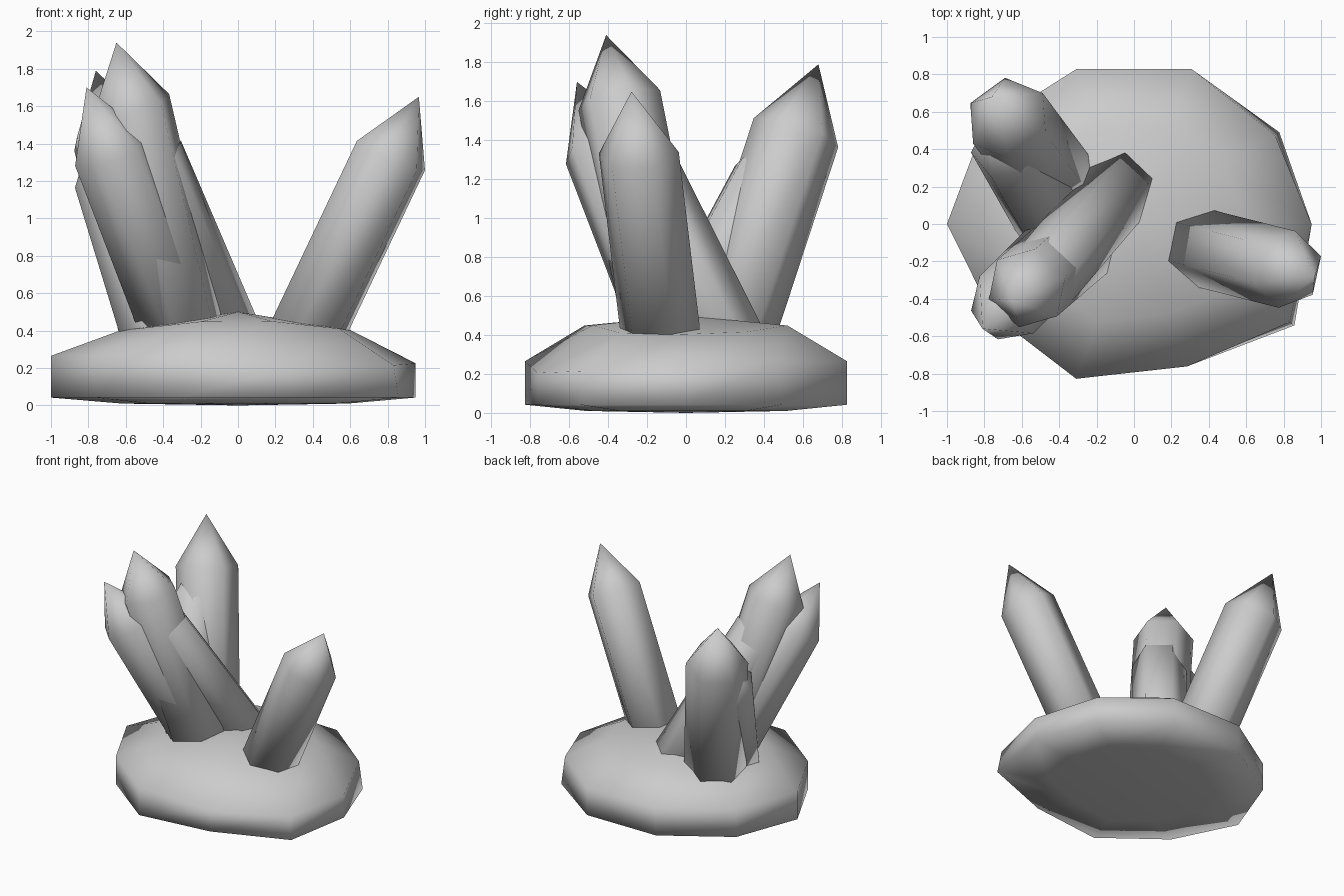
import bpy, bmesh
from math import cos, sin, pi, radians
from mathutils import Vector, Matrix

default = bpy.data.objects.get("Cube")
if default:
    bpy.data.objects.remove(default)

# Single stone colour
GREY = (0.6, 0.6, 0.6, 1)
stone = bpy.data.materials.new("grey_stone")
stone.use_nodes = True
stone.diffuse_color = GREY
stone.node_tree.nodes["Principled BSDF"].inputs["Base Color"].default_value = GREY


def finish(name, bm):
    """Turn a bmesh into a smooth shaded object."""
    bmesh.ops.recalc_face_normals(bm, faces=bm.faces)
    mesh = bpy.data.meshes.new(name)
    bm.to_mesh(mesh)
    bm.free()
    mesh.materials.append(stone)
    for face in mesh.polygons:
        face.use_smooth = True
    obj = bpy.data.objects.new(name, mesh)
    bpy.context.collection.objects.link(obj)
    return obj


def bridge(bm, low, high):
    n = len(low)
    for i in range(n):
        j = (i + 1) % n
        bm.faces.new((low[i], low[j], high[j], high[i]))


def fan(bm, ring, tip):
    for i in range(len(ring)):
        bm.faces.new((ring[i], ring[(i + 1) % len(ring)], tip))


def crystal(name, foot, tip, radius, phase, point=0.35):
    """Six sided column from foot to tip, ending in a pyramid."""
    foot, tip = Vector(foot), Vector(tip)
    axis = tip - foot
    length = axis.length
    turn = Vector((0, 0, 1)).rotation_difference(axis).to_matrix().to_4x4()
    place = Matrix.Translation(foot) @ turn
    bm = bmesh.new()
    rings = []
    for z in (-0.2, length - point):
        rings.append([bm.verts.new((radius * cos(a), radius * sin(a), z))
                      for a in (radians(phase) + k * pi / 3 for k in range(6))])
    bridge(bm, *rings)
    fan(bm, rings[1], bm.verts.new((0, 0, length)))
    bm.faces.new(rings[0])
    bm.transform(place)
    return finish(name, bm)


# Rock base: stacked ten sided rings, slightly uneven around the rim
SIDES = 10
uneven = {0: 0.95, 1: 0.96, 6: 0.94, 8: 0.92, 9: 1.06}
rim_drop = {0: 0.04, 8: 0.06, 9: 0.05}
profile = [(0.62, 0.01), (1.0, 0.042), (1.0, 0.265), (0.63, 0.47)]
bm = bmesh.new()
rings = []
for level, (r, z) in enumerate(profile):
    ring = []
    for k in range(SIDES):
        a = 2 * pi * k / SIDES
        reach = r * uneven.get(k, 1.0)
        if level == 2 and k in (1, 9):
            reach *= 0.97
        x, y = reach * cos(a), 0.87 * reach * sin(a)
        drop = 0.0
        if level == 2:
            drop = rim_drop.get(k, 0.0)
        elif level == 3:
            drop = 0.11 * abs(x)
        ring.append(bm.verts.new((x, y, z - drop)))
    rings.append(ring)
for low, high in zip(rings, rings[1:]):
    bridge(bm, low, high)
fan(bm, rings[0], bm.verts.new((0, 0, 0)))
fan(bm, rings[-1], bm.verts.new((0, 0, 0.5)))
finish("rock_base", bm)

# Crystals growing out of the rock
crystal("left_crystal", (0.373, -0.13, 0.4), (0.967, -0.28, 1.65), 0.21, 18)
crystal("back_crystal", (-0.425, 0.23, 0.42), (-0.76, 0.68, 1.79), 0.23, 36, 0.38)
crystal("tall_crystal", (-0.29, -0.1, 0.4), (-0.65, -0.41, 1.94), 0.22, 17)
crystal("front_crystal", (-0.31, -0.06, 0.4), (-0.81, -0.56, 1.7), 0.21, 13, 0.38)

# Crystals whose points are buried inside their neighbours
crystal("crossing_crystal", (-0.09, 0.18, 0.42), (-0.6, -0.42, 1.61), 0.2, 19)
crystal("leaning_crystal", (-0.44, 0.0, 0.42), (-0.77, 0.58, 1.5), 0.2, 8)
